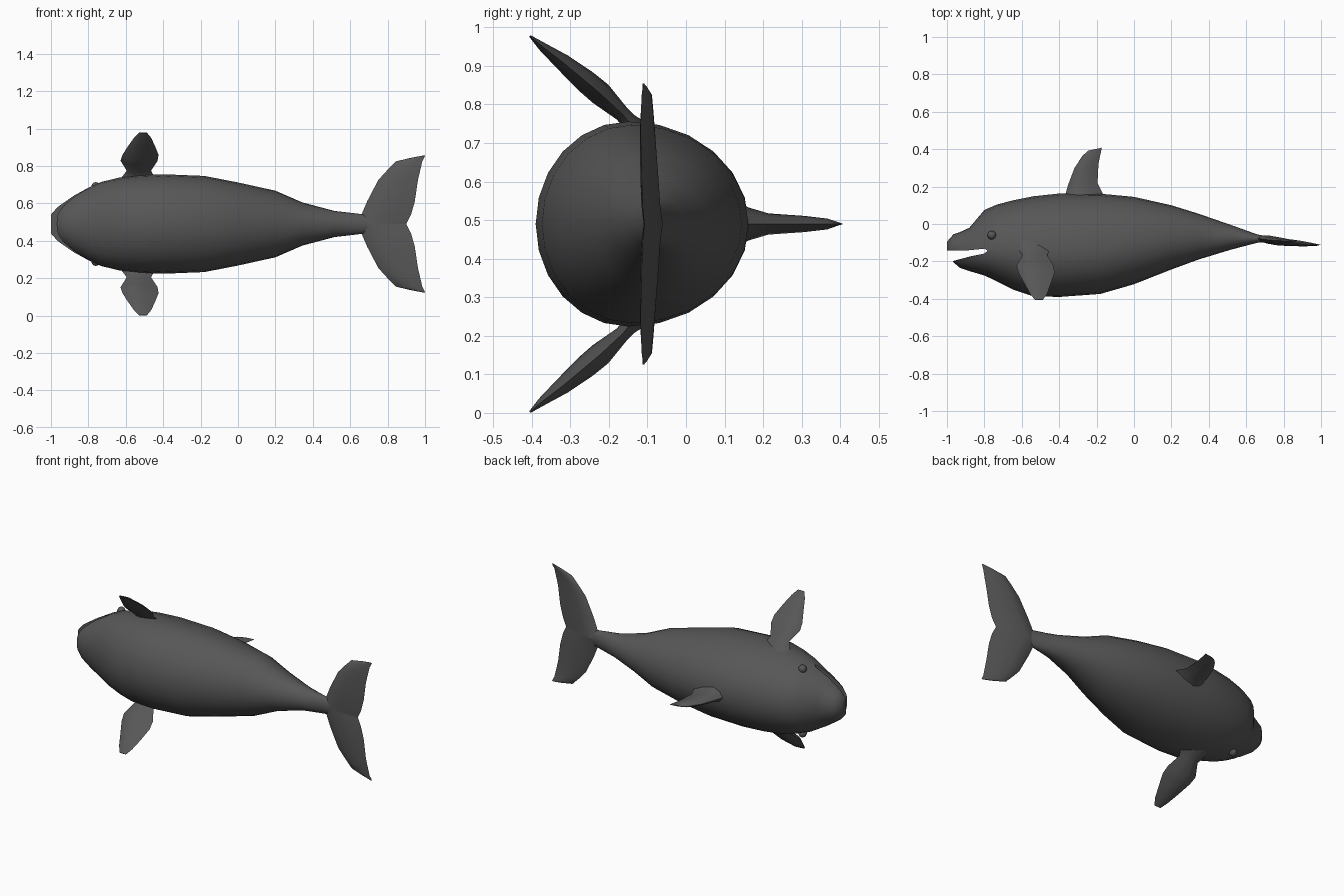
import bpy, bmesh, math
from mathutils import Vector

if "Cube" in bpy.data.objects:
    bpy.data.objects.remove(bpy.data.objects["Cube"])

MID = 0.49  # height of the body's plane of symmetry

skin = bpy.data.materials.new("dark grey skin")
skin.diffuse_color = (0.095, 0.095, 0.095, 1)
skin.use_nodes = True
skin.node_tree.nodes["Principled BSDF"].inputs["Base Color"].default_value = skin.diffuse_color


def finish(name, bm):
    bmesh.ops.recalc_face_normals(bm, faces=bm.faces)
    mesh = bpy.data.meshes.new(name)
    bm.to_mesh(mesh)
    bm.free()
    mesh.materials.append(skin)
    ob = bpy.data.objects.new(name, mesh)
    bpy.context.collection.objects.link(ob)
    return ob


def smooth(ob, angle=50):
    bpy.ops.object.select_all(action='DESELECT')
    bpy.context.view_layer.objects.active = ob
    ob.select_set(True)
    bpy.ops.object.shade_smooth_by_angle(angle=math.radians(angle))


def loft(name, rings):
    """Skin a list of equal-length point rings and cap both ends."""
    bm = bmesh.new()
    rows = [[bm.verts.new(p) for p in ring] for ring in rings]
    n = len(rows[0])
    for a, b in zip(rows, rows[1:]):
        for i in range(n):
            j = (i + 1) % n
            bm.faces.new((a[i], a[j], b[j], b[i]))
    bm.faces.new(rows[0])
    bm.faces.new(rows[-1])
    return finish(name, bm)


def blade(lead, trail, normal, thick):
    """Streamlined fin section between a leading and a trailing edge point."""
    lead, trail, normal = Vector(lead), Vector(trail), Vector(normal)
    shape = [(0, 0), (.12, .32), (.35, .5), (.7, .3), (1, 0),
             (.7, -.3), (.35, -.5), (.12, -.32)]
    return [lead.lerp(trail, t) + normal * thick * h for t, h in shape]


# Body: x, back, belly, half width, widest line
stations = [
    (-1.00, -.095, -.150, .050, -.138), (-.965, -.055, -.205, .090, -.14),
    (-.93, -.043, -.235, .115, -.14), (-.88, -.020, -.252, .150, -.14),
    (-.80, .075, -.275, .195, -.14), (-.73, .105, -.308, .225, -.14),
    (-.64, .128, -.353, .247, -.14), (-.54, .148, -.386, .260, -.15),
    (-.40, .163, -.390, .266, -.15), (-.18, .162, -.374, .257, -.14),
    (0.00, .145, -.322, .222, -.11), (.20, .100, -.243, .178, -.08),
    (.345, .055, -.190, .115, -.07), (.515, -.004, -.138, .070, -.07),
    (.66, -.056, -.100, .053, -.078), (.74, -.072, -.098, .030, -.085)]
SIDES = 24
rings = []
for x, top, low, half, wide in stations:
    ring = []
    for i in range(SIDES):
        a = 2 * math.pi * i / SIDES
        s = math.sin(a)
        y = wide + s * ((top - wide) if s > 0 else (wide - low))
        ring.append((x, y, MID + half * math.cos(a)))
    rings.append(ring)
body = loft("body", rings)

# Open mouth cut out of the beak
mouth = [(-1.1, -.142), (-.89, -.141), (-.80, -.132), (-.783, -.142),
         (-.80, -.158), (-.87, -.172), (-.965, -.197), (-1.1, -.225)]
cutter = loft("mouth_cutter", [[(x, y, z) for x, y in mouth] for z in (0, 1)])
cut = body.modifiers.new("mouth", 'BOOLEAN')
cut.object, cut.operation, cut.solver = cutter, 'DIFFERENCE', 'EXACT'
bpy.context.view_layer.objects.active = body
bpy.ops.object.modifier_apply(modifier="mouth")
bpy.data.objects.remove(cutter)
smooth(body)

# Dorsal fin: lead x, lead y, trail x, trail y, thickness
dorsal = [(-.40, .10, -.12, .10, .15), (-.365, .165, -.165, .16, .085),
          (-.352, .21, -.195, .22, .055), (-.318, .30, -.19, .32, .042),
          (-.275, .365, -.18, .37, .028), (-.245, .392, -.172, .408, .006)]
smooth(loft("dorsal_fin", [blade((a, b, MID), (c, d, MID), (0, 0, 1), t)
                           for a, b, c, d, t in dorsal]))

# Flippers: lead x, trail x, y, offset from symmetry plane, thickness
flipper = [(-.65, -.42, -.11, .215, .09), (-.61, -.455, -.148, .265, .045),
           (-.595, -.465, -.165, .285, .04), (-.628, -.43, -.222, .338, .062),
           (-.618, -.425, -.26, .37, .06), (-.585, -.445, -.32, .42, .044),
           (-.555, -.465, -.375, .462, .022), (-.53, -.487, -.405, .488, .005)]
# Flukes: lead x, lead y, trail x, trail y, offset, thickness
fluke = [(.62, -.07, .90, -.108, 0, .045), (.66, -.077, .925, -.113, .05, .045),
         (.69, -.082, .945, -.115, .12, .044), (.75, -.088, .962, -.118, .235, .036),
         (.80, -.09, .975, -.117, .29, .028), (.845, -.092, .985, -.115, .335, .02),
         (.93, -.103, .995, -.112, .355, .01), (.985, -.11, 1.0, -.112, .365, .003)]
for side, tag in ((1, "left"), (-1, "right")):
    smooth(loft(tag + "_flipper",
                [blade((a, y, MID + side * o), (b, y, MID + side * o),
                       (0, .66, .75 * side), t) for a, b, y, o, t in flipper]))
    smooth(loft(tag + "_fluke",
                [blade((a, b, MID + side * o), (c, d, MID + side * o),
                       (0, 1, 0), t) for a, b, c, d, o, t in fluke]))
    # Eyes
    bm = bmesh.new()
    bmesh.ops.create_uvsphere(bm, u_segments=12, v_segments=8, radius=.024)
    bmesh.ops.translate(bm, verts=bm.verts, vec=(-.76, -.06, MID + side * .2))
    smooth(finish(tag + "_eye", bm))
